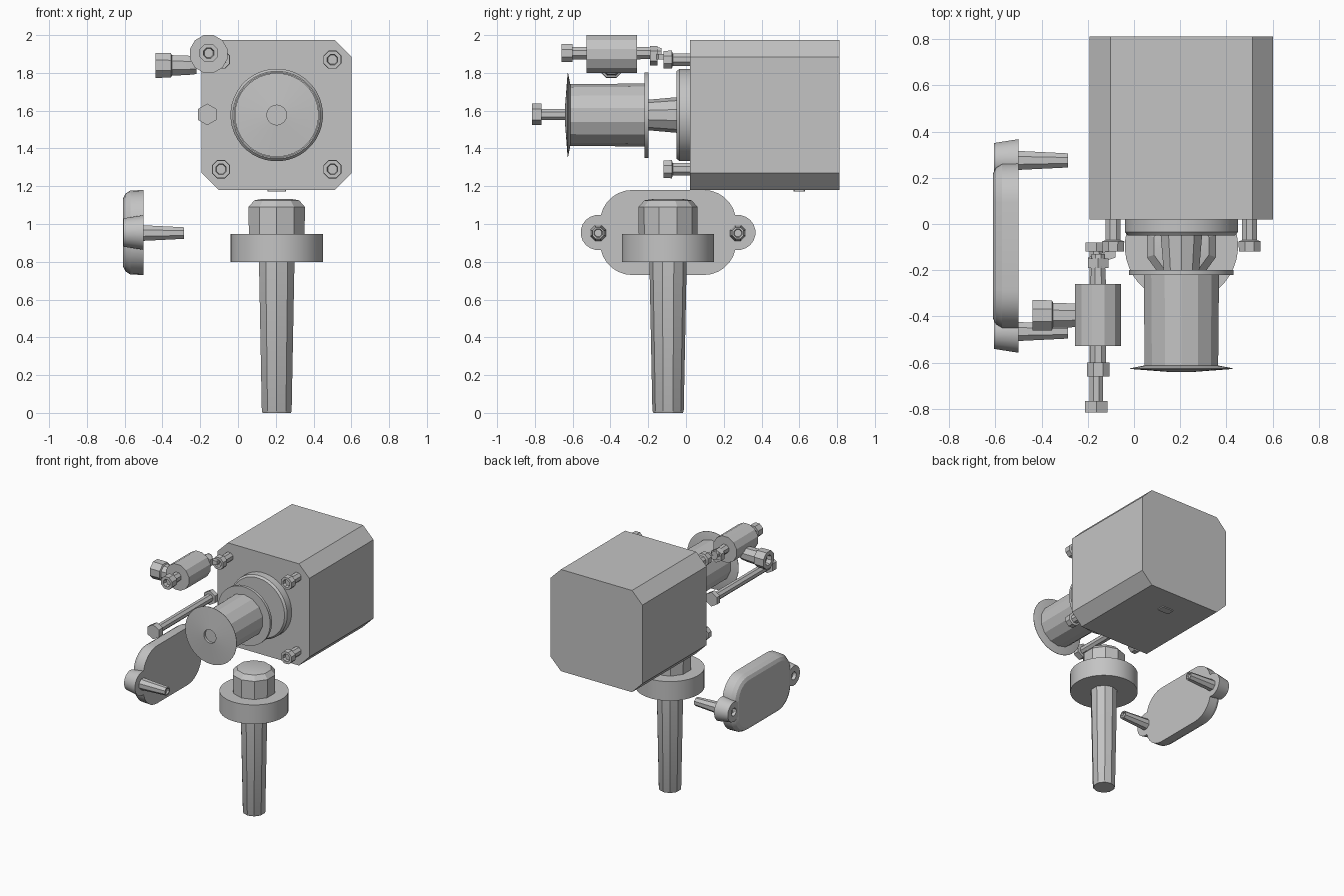
import bpy, bmesh, math

if "Cube" in bpy.data.objects:
    bpy.data.objects.remove(bpy.data.objects["Cube"], do_unlink=True)

# One bare metal grey for everything
GREY = (0.55, 0.55, 0.55, 1)
metal = bpy.data.materials.new("metal_grey")
metal.use_nodes = True
metal.diffuse_color = GREY
metal.node_tree.nodes["Principled BSDF"].inputs["Base Color"].default_value = GREY


def loft(name, loops):
    """Skin matching loops of points and cap both ends."""
    bm = bmesh.new()
    rings = [[bm.verts.new(p) for p in loop] for loop in loops]
    n = len(rings[0])
    for a, b in zip(rings, rings[1:]):
        for i in range(n):
            j = (i + 1) % n
            bm.faces.new((a[i], a[j], b[j], b[i]))
    bm.faces.new(rings[0])
    bm.faces.new(rings[-1])
    bmesh.ops.recalc_face_normals(bm, faces=bm.faces)
    mesh = bpy.data.meshes.new(name)
    bm.to_mesh(mesh)
    bm.free()
    ob = bpy.data.objects.new(name, mesh)
    bpy.context.collection.objects.link(ob)
    mesh.materials.append(metal)
    bpy.ops.object.select_all(action="DESELECT")
    ob.select_set(True)
    bpy.context.view_layer.objects.active = ob
    bpy.ops.object.shade_smooth_by_angle(angle=math.radians(25))
    return ob


def lathe(name, axis, centre, profile, sides):
    """Turn (radius, position) pairs about an axis through a 2D centre."""
    u0, v0 = centre
    loops = []
    for r, t in profile:
        loop = []
        for i in range(sides):
            a = 2 * math.pi * (i + 0.5) / sides
            u, v = u0 + r * math.cos(a), v0 + r * math.sin(a)
            loop.append({"x": (t, u, v), "y": (u, t, v), "z": (u, v, t)}[axis])
        loops.append(loop)
    return loft(name, loops)


def rounded_rect(half_w, half_h, radius, steps):
    """Outline of a rectangle with rounded (or cut, steps=1) corners."""
    pts = []
    for k, (sx, sy) in enumerate(((1, 1), (-1, 1), (-1, -1), (1, -1))):
        for s in range(steps + 1):
            a = math.pi / 2 * (k + s / steps)
            pts.append((sx * (half_w - radius) + radius * math.cos(a),
                        sy * (half_h - radius) + radius * math.sin(a)))
    return pts


# Motor housing with cut long edges
MX, MZ = 0.205, 1.577
case = rounded_rect(0.397, 0.397, 0.09, 1)
loft("motor_housing", [[(MX + u, y, MZ + v) for u, v in case] for y in (0.02, 0.812)])
loft("housing_slot_plate", [[(MX + u, 0.6 + v, z) for u, v in rounded_rect(0.05, 0.03, 0.004, 1)]
                            for z in (1.173, 1.182)])

# Round boss and shaft hub
lathe("front_boss", "y", (MX, MZ),
      [(0.245, 0.03), (0.245, -0.035), (0.232, -0.05)], 40)
lathe("pulley_hub", "y", (MX, MZ), [(0.095, -0.04), (0.08, -0.21)], 10)

# Belt pulley: thick back flange, drum, thin front flange and bore
lathe("pulley_back_flange", "y", (MX, MZ), [(0.227, -0.198), (0.227, -0.22)], 40)
lathe("pulley_drum", "y", (MX, MZ), [(0.167, -0.21), (0.163, -0.62)], 14)
lathe("pulley_front_flange", "y", (MX, MZ),
      [(0.16, -0.612), (0.222, -0.624), (0.222, -0.627), (0.052, -0.64), (0.052, -0.618)], 40)

# Corner screws with socket heads
for side, x in (("left", 0.5), ("right", -0.09)):
    for level, z in (("lower", 1.29), ("upper", 1.87)):
        lathe(f"{side}_{level}_screw", "y", (x, z),
              [(0.035, 0.03), (0.035, -0.07), (0.052, -0.075), (0.05, -0.12),
               (0.03, -0.12), (0.026, -0.095)], 8)

# Long side bolt with its nut
BX = -0.163
lathe("long_bolt_shaft", "y", (BX, 1.58), [(0.032, -0.08), (0.032, -0.78)], 8)
lathe("long_bolt_head", "y", (BX, 1.58), [(0.057, -0.765), (0.057, -0.815)], 6)
lathe("long_bolt_nut", "y", (BX, 1.58), [(0.055, -0.08), (0.055, -0.12)], 6)

# Upper idler roller on its bolt
RX, RZ = -0.155, 1.905
lathe("idler_roller", "y", (RX, 1.9), [(0.103, -0.26), (0.103, -0.527)], 12)
lathe("idler_bolt", "y", (RX, RZ), [(0.03, -0.13), (0.036, -0.25), (0.036, -0.61)], 8)
lathe("idler_bolt_head", "y", (RX, RZ),
      [(0.052, -0.6), (0.052, -0.66), (0.03, -0.66), (0.025, -0.63)], 8)
lathe("idler_bolt_nut", "y", (RX, 1.89), [(0.052, -0.15), (0.052, -0.19)], 6)
loft("idler_link", [[(x, y, z) for y, z in ((yc - 0.02, 1.87), (yc + 0.02, 1.87),
                                            (yc + 0.02, 1.9), (yc - 0.02, 1.9))]
                    for x, yc in ((-0.2, -0.165), (-0.08, -0.125))])

# Sideways adjuster stud on the roller
lathe("adjuster_stud", "x", (-0.395, 1.84),
      [(0.05, -0.22), (0.056, -0.27), (0.058, -0.35), (0.07, -0.355), (0.072, -0.438),
       (0.04, -0.438), (0.035, -0.4)], 8)

# Lower knob: collar, faceted grip and tapered stem
KNOB = (MX, -0.095)
lathe("knob_collar", "z", KNOB, [(0.245, 0.798), (0.245, 0.948)], 40)
lathe("knob_grip", "z", KNOB, [(0.155, 0.94), (0.157, 1.09), (0.125, 1.125), (0.08, 1.133)], 10)
lathe("knob_stem", "z", KNOB, [(0.078, 0), (0.083, 0.01), (0.099, 0.81)], 10)

# Side cover with crowned outer face, two ears and two pins
CY, CZ = -0.095, 0.955
loft("side_cover", [[(x, CY + u, CZ + v)
                     for u, v in rounded_rect(0.36 - inset, 0.225 - inset, 0.17 - inset, 7)]
                    for x, inset in ((-0.5, 0), (-0.57, 0.003), (-0.597, 0.02), (-0.609, 0.045))])
for place, y in (("front", CY - 0.37), ("back", CY + 0.37)):
    lathe(f"{place}_ear", "x", (y, CZ),
          [(0.093, -0.5), (0.076, -0.606), (0.03, -0.606), (0.028, -0.58)], 20)
    lathe(f"{place}_pin", "x", (y, CZ - 0.003),
          [(0.045, -0.51), (0.033, -0.285), (0.024, -0.285), (0.02, -0.3)], 8)
